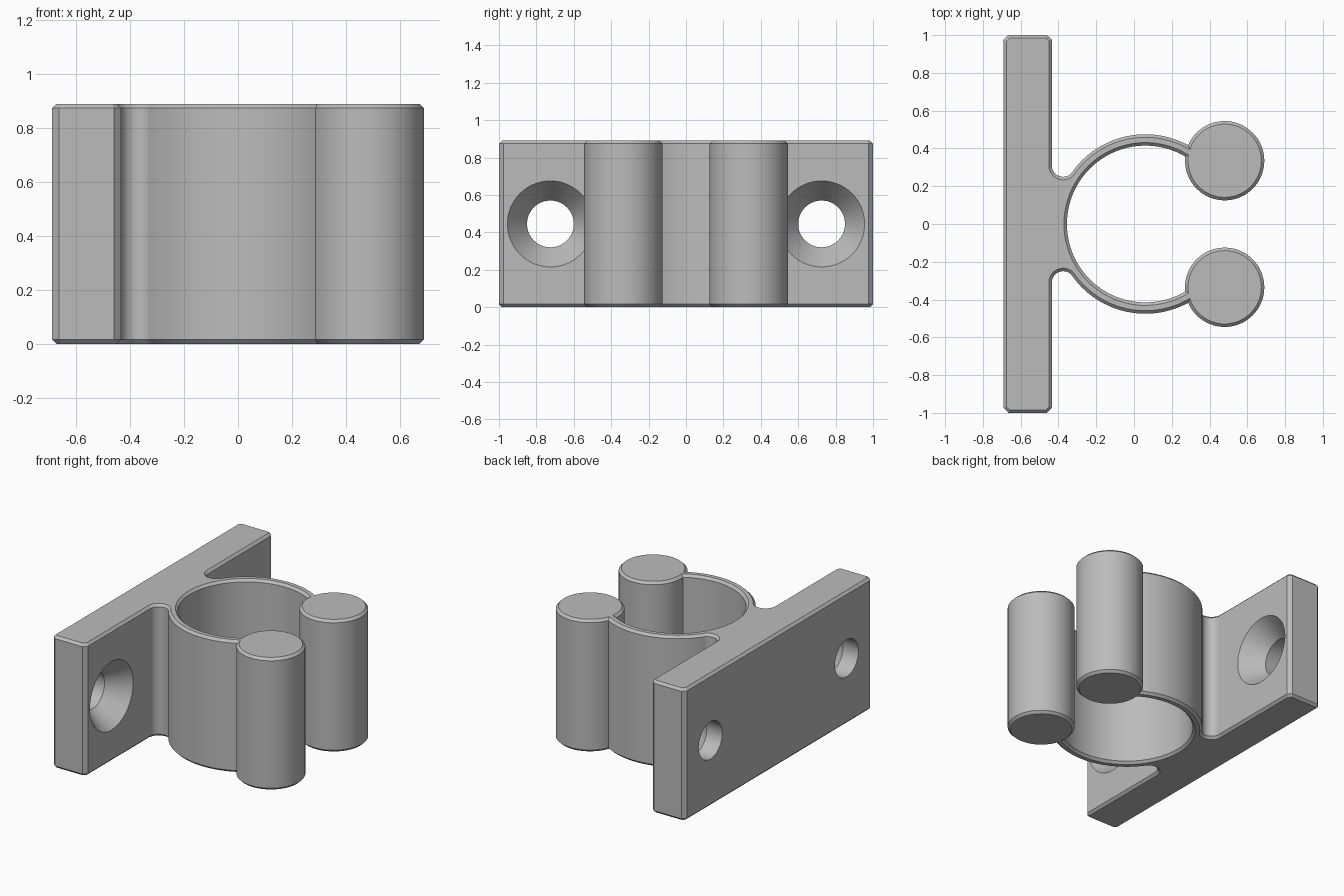
import bpy, bmesh
from math import cos, sin, radians, hypot
from mathutils import Matrix, Vector

cube = bpy.data.objects.get("Cube")
if cube:
    bpy.data.objects.remove(cube, do_unlink=True)

HEIGHT = 0.89
CHAMFER = 0.016
RING_X, RING_OUT, RING_IN = 0.06, 0.475, 0.415
FILLET_X, FILLET_Y, FILLET_R = -0.375, 0.31, 0.06

grey = bpy.data.materials.new("plain grey")
grey.use_nodes = True
colour = (0.5, 0.5, 0.5, 1)
grey.diffuse_color = colour
grey.node_tree.nodes["Principled BSDF"].inputs["Base Color"].default_value = colour


def arc(cx, cy, r, start, end, steps):
    angles = [radians(start + (end - start) * i / steps) for i in range(steps + 1)]
    return [(cx + r * cos(a), cy + r * sin(a)) for a in angles]


def finish(name, bm):
    bmesh.ops.recalc_face_normals(bm, faces=bm.faces)
    mesh = bpy.data.meshes.new(name)
    bm.to_mesh(mesh)
    bm.free()
    mesh.materials.append(grey)
    obj = bpy.data.objects.new(name, mesh)
    bpy.context.collection.objects.link(obj)
    return obj


def extrude(name, outline, chamfered=lambda m: True):
    """Upright prism whose chosen top and bottom edges are chamfered."""
    bm = bmesh.new()
    base = bm.faces.new([bm.verts.new((x, y, 0)) for x, y in outline])
    out = bmesh.ops.extrude_face_region(bm, geom=[base], use_keep_orig=True)
    top = [v for v in out["geom"] if isinstance(v, bmesh.types.BMVert)]
    bmesh.ops.translate(bm, verts=top, vec=(0, 0, HEIGHT))
    bmesh.ops.recalc_face_normals(bm, faces=bm.faces)
    rims = [e for e in bm.edges
            if abs(e.verts[0].co.z - e.verts[1].co.z) < 0.001
            and chamfered((e.verts[0].co + e.verts[1].co) / 2)]
    bmesh.ops.bevel(bm, geom=rims, offset=CHAMFER, segments=1,
                    profile=0.5, affect='EDGES')
    return finish(name, bm)


def smooth(obj):
    bpy.ops.object.select_all(action='DESELECT')
    obj.select_set(True)
    bpy.context.view_layer.objects.active = obj
    bpy.ops.object.shade_smooth_by_angle(angle=radians(30))


# Mounting plate with chamfered corners
x0, x1, c = -0.69, -0.435, 0.025
plate = extrude("mounting_plate", [
    (x0 + c, -1), (x1 - c, -1), (x1, -1 + c), (x1, 1 - c),
    (x1 - c, 1), (x0 + c, 1), (x0, 1 - c), (x0, -1 + c)])

# Countersunk screw holes, cut by a lathed profile
for side in (-1, 1):
    bm = bmesh.new()
    profile = [(0, -0.8), (0.125, -0.8), (0.125, x1 - 0.14),
               (0.23, x1), (0.245, x1 + 0.02), (0, x1 + 0.02)]
    verts = [bm.verts.new((x, r, 0)) for r, x in profile]
    edges = [bm.edges.new(pair) for pair in zip(verts, verts[1:])]
    bmesh.ops.spin(bm, geom=verts + edges, cent=(0, 0, 0), axis=(1, 0, 0),
                   angle=radians(360), steps=64)
    bmesh.ops.remove_doubles(bm, verts=bm.verts, dist=0.0001)
    bmesh.ops.translate(bm, verts=bm.verts, vec=(0, side * 0.725, HEIGHT / 2))
    cutter = finish("screw_hole_cutter", bm)
    cutter.hide_render = True
    mod = plate.modifiers.new("screw_hole", 'BOOLEAN')
    mod.operation, mod.solver, mod.object = 'DIFFERENCE', 'EXACT', cutter
    bpy.context.view_layer.objects.active = plate
    bpy.ops.object.modifier_apply(modifier=mod.name)
    bpy.data.objects.remove(cutter, do_unlink=True)
smooth(plate)

# Open clip ring
smooth(extrude("clip_ring", arc(RING_X, 0, RING_OUT, 46, 314, 90)
               + arc(RING_X, 0, RING_IN, 314, 46, 90)))

# Filleted neck joining plate and ring
upper = arc(FILLET_X, FILLET_Y, FILLET_R, 180, 324.5, 20)
lower = [(x, -y) for x, y in reversed(upper)]
inner = arc(RING_X, 0, 0.445, 144.5, 215.5, 30)
smooth(extrude(
    "neck", [(-0.5, FILLET_Y)] + upper + inner + lower + [(-0.5, -FILLET_Y)],
    lambda m: hypot(m.x - FILLET_X, abs(m.y) - FILLET_Y) < FILLET_R + 0.001))

# Round grips at the ring's open ends
for name, side in (("left_grip", 1), ("right_grip", -1)):
    smooth(extrude(name, arc(0.48, side * 0.335, 0.21, 0, 360, 64)[:-1]))
